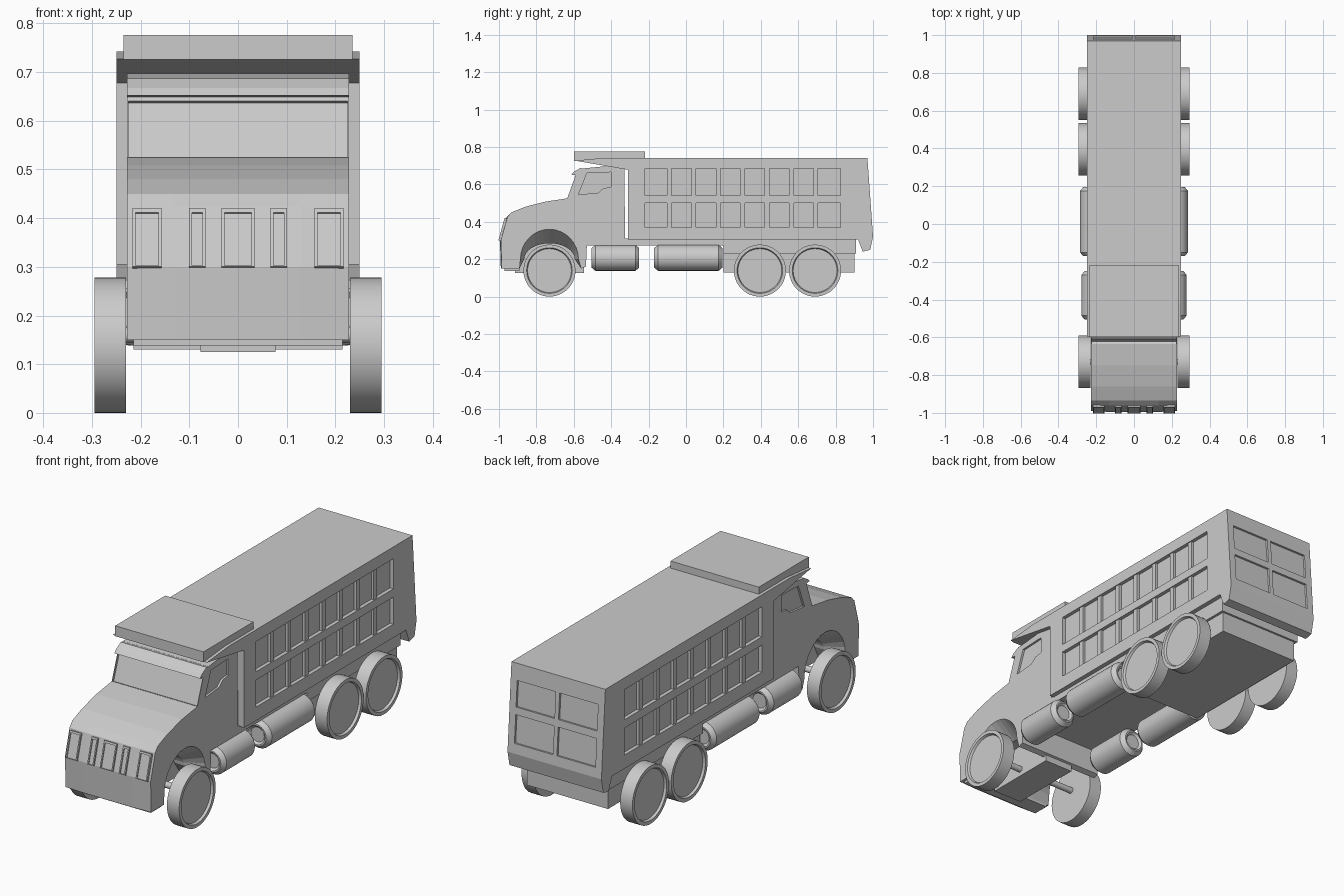
import bpy, bmesh, math
from mathutils import Matrix, Vector

if "Cube" in bpy.data.objects:
    bpy.data.objects.remove(bpy.data.objects["Cube"])


def finish(bm, name, smooth=False):
    bmesh.ops.remove_doubles(bm, verts=bm.verts, dist=1e-5)
    bmesh.ops.recalc_face_normals(bm, faces=bm.faces)
    me = bpy.data.meshes.new(name)
    bm.to_mesh(me)
    bm.free()
    ob = bpy.data.objects.new(name, me)
    bpy.context.collection.objects.link(ob)
    if smooth:
        bpy.ops.object.select_all(action='DESELECT')
        ob.select_set(True)
        bpy.context.view_layer.objects.active = ob
        bpy.ops.object.shade_smooth_by_angle(angle=math.radians(25))
    return ob


def add_loft(bm, sections):
    """sections: list of (x, [(y, z), ...]) with equal point counts."""
    rings = [[bm.verts.new((x, y, z)) for y, z in pts] for x, pts in sections]
    n = len(rings[0])
    for a, b in zip(rings, rings[1:]):
        for i in range(n):
            j = (i + 1) % n
            bm.faces.new((a[i], a[j], b[j], b[i]))
    bm.faces.new(rings[0])
    bm.faces.new(rings[-1])


def prism(name, pts, x0, x1):
    bm = bmesh.new()
    add_loft(bm, [(x0, pts), (x1, pts)])
    return finish(bm, name)


def add_box(bm, c, s, tilt=0):
    m = Matrix.Translation(c) @ Matrix.Rotation(tilt, 4, 'X') @ Matrix.Diagonal((*s, 1))
    bmesh.ops.create_cube(bm, size=1, matrix=m)


def boxes(name, items):
    bm = bmesh.new()
    for it in items:
        add_box(bm, *it)
    return finish(bm, name)


def lathe(name, prof, axis, centre, segs=48):
    """prof: (position along axis, radius)."""
    bm = bmesh.new()
    rings = []
    for k in range(segs):
        a = 2 * math.pi * k / segs
        ring = []
        for t, r in prof:
            u, v = r * math.cos(a), r * math.sin(a)
            p = Vector((t, u, v)) if axis == 'X' else Vector((u, t, v))
            ring.append(bm.verts.new(p + Vector(centre)))
        rings.append(ring)
    for k in range(segs):
        a, b = rings[k], rings[(k + 1) % segs]
        for i in range(len(prof) - 1):
            bm.faces.new((a[i], a[i + 1], b[i + 1], b[i]))
    for i in (0, -1):
        bm.faces.new([r[i] for r in rings])
    return finish(bm, name, True)


def cut(ob, cutter):
    cutter.hide_render = True
    cutter.hide_viewport = False
    mod = ob.modifiers.new("cut", 'BOOLEAN')
    mod.object, mod.solver = cutter, 'EXACT'
    bpy.context.view_layer.objects.active = ob
    bpy.ops.object.modifier_apply(modifier=mod.name)
    bpy.data.objects.remove(cutter)


# Cab with hood and wheel arches that narrow towards the middle
def cab_section(front, ry, rz):
    arch = [(-0.73 - ry * math.cos(math.pi * i / 16), 0.20 + rz * math.sin(math.pi * i / 16))
            for i in range(17)]
    return [(-0.535, 0.16), (-0.53, 0.275), (-0.325, 0.275), (-0.33, 0.69), (-0.40, 0.70),
            (-0.55, 0.685), (-0.59, 0.65), (-0.635, 0.525), (-0.75, 0.508), (-0.86, 0.48),
            (-0.935, 0.45), (front + 0.035, 0.425), (front, 0.30), (front + 0.005, 0.15),
            (-0.89, 0.15)] + arch + [(-0.56, 0.15)]


outer, inner = cab_section(-0.99, 0.155, 0.16), cab_section(-0.995, 0.135, 0.085)
bm = bmesh.new()
add_loft(bm, [(-0.228, outer), (-0.13, inner), (0.13, inner), (0.228, outer)])
cab = finish(bm, "cab")
cut(cab, boxes("windshield_cutter", [((0, -0.614, 0.583), (0.45, 0.024, 0.122), -0.345)]))
window = [(-0.575, 0.545), (-0.47, 0.555), (-0.44, 0.58), (-0.40, 0.585), (-0.40, 0.665),
          (-0.53, 0.66)]
for s in (-1, 1):
    cut(cab, prism("side_window_cutter", window, s * 0.218, s * 0.26))

# Sun visor over the windshield
prism("sun_visor", [(-0.58, 0.648), (-0.615, 0.652), (-0.60, 0.667), (-0.565, 0.687),
                    (-0.54, 0.683)], -0.228, 0.228)

# Headlights and grille openings set in frames on the sloped nose
tilt = -math.atan2(0.035, 0.125)


def framed_panel(name, x, w, z0=0.295, z1=0.42):
    zc, h = (z0 + z1) / 2, z1 - z0
    yc = -0.995 + 0.28 * (zc - 0.30)
    ob = boxes(name, [((x, yc + 0.004, zc), (w, 0.024, h), tilt)])
    cut(ob, boxes("panel_cutter", [((x, yc - 0.010, zc), (w - 0.012, 0.014, h - 0.012), tilt)]))


for s in (-1, 1):
    framed_panel("headlight", s * 0.187, 0.06)
    framed_panel("grille_side", s * 0.084, 0.034)
framed_panel("grille_centre", 0, 0.068)

# Lower engine block and front axle
boxes("engine_block", [((0, -0.73, 0.215), (0.155, 0.37, 0.18))])
boxes("front_lower_lip", [((0, -0.93, 0.146), (0.43, 0.08, 0.016))])

# Dump bed with tailgate lip
bed = prism("dump_bed", [(-0.31, 0.305), (0.92, 0.305), (0.945, 0.24), (0.985, 0.25), (1.0, 0.32),
                         (0.97, 0.742), (-0.31, 0.742)], -0.25, 0.25)
ROWS = ((0.37, 0.50), (0.54, 0.685))
Y0, Y1, COLS = -0.22, 0.825, 8
pockets, ribs = [], []
for s in (-1, 1):
    for z0, z1 in ROWS:
        zc, h = (z0 + z1) / 2, z1 - z0
        pockets.append(((s * 0.25, (Y0 + Y1) / 2, zc), (0.036, Y1 - Y0, h)))
        for i in range(1, COLS):
            ribs.append(((s * 0.234, Y0 + (Y1 - Y0) * i / COLS, zc), (0.022, 0.025, h)))
lean = math.atan2(0.03, 0.422)
for s in (-1, 1):
    for zc, h in ((0.435, 0.135), (0.60, 0.125)):
        pockets.append(((s * 0.113, 1.0 - 0.071 * (zc - 0.32), zc), (0.205, 0.02, h), lean))
cut(bed, boxes("bed_pocket_cutter", pockets))
boxes("bed_ribs", ribs)

# Cab guard canopy and its side wedge
prism("canopy_wedge", [(-0.31, 0.742), (-0.43, 0.742), (-0.595, 0.727), (-0.31, 0.678)],
      -0.25, 0.25)
boxes("canopy_top", [((0, -0.408, 0.751), (0.47, 0.38, 0.05))])

# Chassis
boxes("sub_frame", [((0, 0.19, 0.292), (0.456, 1.44, 0.036)),
                    ((0, 0.555, 0.255), (0.456, 0.71, 0.05))])
boxes("rear_chassis", [((0, 0.55, 0.205), (0.43, 0.70, 0.15))])

# Wheels and axles
for y in (-0.73, 0.395, 0.69):
    for s in (-1, 1):
        lathe("wheel", [(s * 0.23, 0.139), (s * 0.295, 0.139), (s * 0.295, 0.122),
                        (s * 0.284, 0.117)], 'X', (0, y, 0.139))
    lathe("axle", [(-0.235, 0.015), (0.235, 0.015)], 'X', (0, y, 0.16), 16)

# Side tanks with chamfered, recessed ends
for s in (-1, 1):
    for y0, y1, x in ((-0.505, -0.25, 0.21), (-0.17, 0.195, 0.217)):
        lathe("side_tank", [(y0 + 0.01, 0.035), (y0, 0.045), (y0, 0.052), (y0 + 0.02, 0.069),
                            (y1 - 0.02, 0.069), (y1, 0.052), (y1, 0.045), (y1 - 0.01, 0.035)],
              'Y', (s * x, 0, 0.207), 32)
